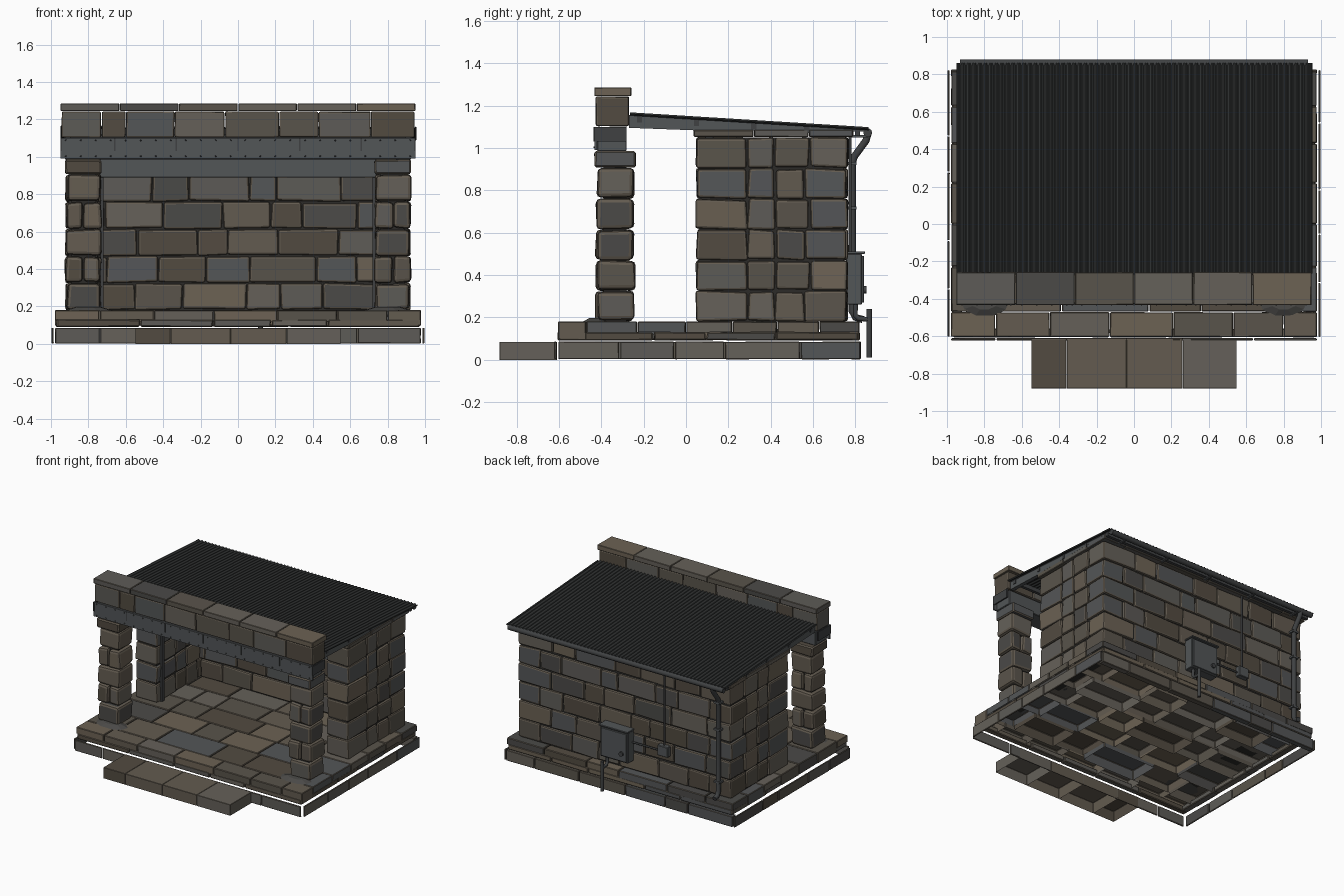
import bpy, bmesh, math, random
from mathutils import Vector, Matrix

if "Cube" in bpy.data.objects:
    bpy.data.objects.remove(bpy.data.objects["Cube"])

rng = random.Random(7)

def mat(name, c):
    m = bpy.data.materials.new(name)
    m.diffuse_color = (*c, 1)
    m.use_nodes = True
    m.node_tree.nodes["Principled BSDF"].inputs["Base Color"].default_value = m.diffuse_color
    return m

STONE = [mat("stone_%d" % i, c) for i, c in enumerate([
    (.125, .105, .080), (.100, .088, .070), (.150, .122, .088), (.110, .105, .095),
    (.085, .070, .052), (.088, .092, .095), (.070, .068, .064), (.130, .118, .100)])]
MORTAR = mat("dark_mortar", (.025, .024, .022))
STEEL = mat("grey_steel", (.085, .092, .096))
ROOF = mat("roof_sheet", (.035, .038, .038))
DARK = mat("dark_steel", (.05, .053, .055))

def finish(bm, name, mats):
    me = bpy.data.meshes.new(name)
    bm.to_mesh(me)
    bm.free()
    for m in mats:
        me.materials.append(m)
    ob = bpy.data.objects.new(name, me)
    bpy.context.collection.objects.link(ob)
    return ob

def add_box(bm, b, bevel=0.0, jit=0.0, seg=1, hollow=False, mi=0):
    x0, x1, y0, y1, z0, z1 = b
    mx = Matrix.Translation(((x0+x1)/2, (y0+y1)/2, (z0+z1)/2)) @ Matrix.Diagonal((x1-x0, y1-y0, z1-z0, 1))
    vs = bmesh.ops.create_cube(bm, size=1, matrix=mx)['verts']
    for v in vs:
        v.co += Vector([rng.uniform(-jit, jit) for _ in range(3)])
    faces = list({f for v in vs for f in v.link_faces})
    edges = list({e for v in vs for e in v.link_edges})
    for f in faces:
        f.material_index = mi
    if hollow:   # open underside
        low = min(faces, key=lambda f: f.calc_center_median().z)
        bmesh.ops.delete(bm, geom=[low], context='FACES_ONLY')
        edges = [e for e in edges if len(e.link_faces) == 2]
    if bevel:
        bmesh.ops.bevel(bm, geom=edges, offset=bevel, segments=seg, profile=.5, affect='EDGES')

def stones(name, boxes, bevel=.008, jit=.004, seg=2, hollow=False):
    bm = bmesh.new()
    for b in boxes:
        add_box(bm, b, bevel, jit, seg, hollow, rng.randrange(len(STONE)))
    return finish(bm, name, STONE)

def boxes(name, bs, m, bevel=0.0):
    bm = bmesh.new()
    for b in bs:
        add_box(bm, b, bevel)
    return finish(bm, name, [m])

def pipe(name, pts, r, m, res=3):
    cu = bpy.data.curves.new(name, 'CURVE')
    cu.dimensions = '3D'
    cu.bevel_depth, cu.bevel_resolution, cu.use_fill_caps = r, res, True
    sp = cu.splines.new('POLY')
    sp.points.add(len(pts)-1)
    for p, q in zip(sp.points, pts):
        p.co = (*q, 1)
    cu.materials.append(m)
    ob = bpy.data.objects.new(name, cu)
    bpy.context.collection.objects.link(ob)

def split(a, b, w):
    """Random stone intervals of about width w, with a small joint."""
    n = max(1, round((b-a)/w))
    cuts = [a] + [a+(b-a)*(i+rng.uniform(-.28, .28))/n for i in range(1, n)] + [b]
    return pairs(cuts)

def pairs(cuts, g=.003):
    return [(p+g, q-g) for p, q in zip(cuts, cuts[1:])]

# --- plinth: outer skirt, recessed course, floor slabs, step ---
skirt = []
for s in (-1, 1):
    xs = sorted((s*.986, s*.997))
    skirt += [(*xs, p, q, .003, .085) for p, q in split(-.605, .825, .27)]
skirt += [(p, q, -.622, -.611, .003, .085) for p, q in split(-.98, .98, .33)]
skirt += [(p, q, .78, .825, .003, .085) for p, q in split(-.98, .98, .33)]
stones("plinth_skirt", skirt, .003, .001, 1)
mid = []
for s in (-1, 1):
    xs = sorted((s*.92, s*.972))
    mid += [(*xs, p, q, .092, .13) for p, q in split(-.6, .815, .35)]
for y in ((-.605, -.56), (.77, .82)):
    mid += [(p, q, *y, .092, .13) for p, q in split(-.97, .97, .4)]
stones("plinth_middle_course", mid, .005, .002, 1)
floor = []
for i, (y0, y1) in enumerate(pairs([-.605, -.47, -.23, 0, .22, .43, .63, .82], .002)):
    xs = [-.98, -.74, -.45, -.13, .21, .53, .80, .98] if i == 0 else None
    for p, q in (pairs(xs, .002) if xs else split(-.98, .98, .33)):
        floor.append((p, q, y0, y1, rng.choice((.10, .12, .13)), .18))
stones("floor_slabs", floor, .004, .0015, 1, True)
stones("front_step", [(p, q, -.88, -.61, 0, .085) for p, q in pairs([-.55, -.36, -.04, .26, .55], .001)],
       .002, 0, 1, True)

# --- three-sided stone wall with interlocked corners ---
Z = [.18, .325, .47, .615, .76, .905, 1.052]
side, back = [], []
for i, (z0, z1) in enumerate(pairs(Z, .004)):
    odd = i % 2
    for s in (-1, 1):
        xs = sorted((s*.735, s*.92))
        cuts = [.045, .29, .42, .585] if odd else [.045, .29, .42, .56, .76]
        side += [(*xs, p, q, z0, z1) for p, q in pairs(cuts, .004)]
    e = .92 if odd else .735
    back += [(p, q, .59, .762, z0, z1) for p, q in split(-e, e, .25)]
stones("side_walls", side, .011, .006)
stones("back_wall", back, .011, .005)
boxes("wall_mortar", [(-.905, -.75, .06, .745, .18, 1.05), (.75, .905, .06, .745, .18, 1.05),
                      (-.9, .9, .605, .747, .18, 1.05)], MORTAR)
cap = []
for s in (-1, 1):
    xs = sorted((s*.73, s*.93))
    cap += [(*xs, p, q, 1.052, 1.085) for p, q in pairs([.035, .32, .58, .79], .002)]
cap += [(p, q, .58, .79, 1.052, 1.083) for p, q in split(-.73, .73, .36)]
stones("wall_cap", cap, .004, .001, 1)

# --- front pillars with capitals ---
pil, capital = [], []
for s in (-1, 1):
    for i, (z0, z1) in enumerate(pairs(Z[:6], .004)):
        a = .735 + rng.uniform(-.008, .005)
        b = .92 + rng.uniform(-.008, .008)
        for p, q in (pairs([a, .83, b], .002) if i in (1, 3) else [(a, b)]):
            xs = sorted((s*p, s*q))
            pil.append((*xs, -.42+rng.uniform(-.008, .005), -.25+rng.uniform(-.005, .008), z0, z1))
    xs = sorted((s*.73, s*.925))
    capital.append((*xs, -.432, -.238, .908, .984))
stones("front_pillars", pil, .018, .006, 2)
stones("pillar_capitals", capital, .008, .002, 1)
boxes("pillar_mortar", [(-.89, -.76, -.39, -.28, .18, .98), (.76, .89, -.39, -.28, .18, .98)], MORTAR)

# mortar spill at the pillar feet
bm = bmesh.new()
for s in (-1, 1):
    bmesh.ops.create_cone(bm, cap_ends=True, segments=9, radius1=.14, radius2=.07, depth=.02,
                          matrix=Matrix.Translation((s*.8, -.42, .187)) @ Matrix.Diagonal((1, .55, 1, 1)))
finish(bm, "pillar_foot_spill", [STONE[6]])

# --- steel lintel with stiffeners and rivets ---
boxes("lintel_beam", [(-.925, .925, -.42, -.28, .985, 1.1)], STEEL, .004)
boxes("lintel_plate", [(-.948, .948, -.432, -.421, .99, 1.1)], STEEL)
boxes("lintel_stiffeners", [(x-.004, x+.004, -.437, -.43, 1.03, 1.1) for x in (-.66, -.33, 0, .33, .66)]
      + [(-.95, -.94, -.434, -.28, 1.03, 1.1), (.94, .95, -.434, -.28, 1.03, 1.1)], DARK)
bm = bmesh.new()
for i in range(24):
    for z in (1.003, 1.088):
        bmesh.ops.create_cone(bm, cap_ends=True, segments=6, radius1=.005, radius2=.003, depth=.006,
            matrix=Matrix.Translation((-.92+i*.08, -.434, z)) @ Matrix.Rotation(math.pi/2, 4, 'X'))
finish(bm, "lintel_rivets", [DARK])

# --- parapet ---
stones("parapet_stones", [(p, q, -.425, -.27, 1.104, 1.242) for p, q in
       pairs([-.945, -.73, -.60, -.34, -.07, .22, .43, .71, .945], .002)], .008, .002, 2)
stones("parapet_cap", [(p, q, -.432, -.258, 1.245, 1.285) for p, q in
       pairs([-.95+i*.95/3 for i in range(7)], .002)], .003, .001, 1)

# --- inner opening: head panel and guide rails ---
boxes("opening_head", [(-.74, .74, .09, .13, .89, 1.07)], STEEL, .003)
boxes("guide_rails", [(s*.728-.008, s*.728+.008, .09, .12, .18, .89) for s in (-1, 1)], DARK)

# --- roof: corrugated sheet, tapered side frames, purlins ---
def roof_z(y):
    return 1.163 - (y+.265)*.062

bm = bmesh.new()
N, per = 64, 6
rows = []
for y in (-.265, .862):
    rows.append([bm.verts.new((-.95+1.9*k/(N*per), y, roof_z(y)+.006*math.sin(2*math.pi*k/per)))
                 for k in range(N*per+1)])
for k in range(N*per):
    bm.faces.new((rows[0][k], rows[0][k+1], rows[1][k+1], rows[1][k]))
ob = finish(bm, "corrugated_roof", [ROOF])
ob.modifiers.new("thickness", 'SOLIDIFY').thickness = .005

bm = bmesh.new()
prof = [(-.27, 1.095), (.05, 1.083), (.84, 1.078), (.84, roof_z(.84)-.008), (-.27, roof_z(-.27)-.008)]
for s in (-1, 1):
    a, b = [[bm.verts.new((x, *p)) for p in prof] for x in (s*.895, s*.925)]
    bm.faces.new(a)
    bm.faces.new(b[::-1])
    for i in range(5):
        bm.faces.new((a[i-1], b[i-1], b[i], a[i]))
bmesh.ops.recalc_face_normals(bm, faces=bm.faces)
finish(bm, "roof_side_frames", [STEEL])
boxes("roof_purlins", [(-.93, .93, y-.012, y+.012, roof_z(y)-.04, roof_z(y)-.008)
                       for y in (-.22, .05, .32, .57, .81)], DARK)

# --- gutter, brackets and downpipe ---
pipe("gutter", [(-.93, .858, 1.072), (.93, .858, 1.072)], .021, DARK)
boxes("gutter_brackets", [(x-.01, x+.01, .78, .86, 1.05, 1.06) for x in (-.8, -.4, 0, .4, .8)], STEEL)
X = -.83
pipe("downpipe", [(X, .858, 1.065), (X, .85, 1.035), (X, .795, .96), (X, .785, .93), (X, .785, .23),
                  (X, .80, .2), (X, .835, .19)], .018, DARK)
boxes("downpipe_clips", [(X-.026, X+.026, .76, .806, z, z+.014) for z in (.3, .71, .92)], STEEL)

# --- utility box, junction box, conduits on the back ---
boxes("utility_box", [(-.08, .16, .755, .83, .26, .5)], STEEL, .004)
boxes("utility_box_door", [(-.07, .15, .83, .84, .27, .49), (-.085, .165, .755, .845, .5, .512)], STEEL, .002)
pipe("utility_box_knob", [(-.03, .838, .33), (-.03, .852, .33)], .018, DARK)
boxes("junction_box", [(-.40, -.31, .755, .80, .38, .46)], STEEL, .004)
pipe("junction_conduit", [(-.355, .775, .45), (-.355, .775, 1.06)], .007, DARK, 2)
pipe("link_conduit", [(-.31, .775, .41), (-.08, .775, .41)], .007, DARK, 2)
pipe("drain_elbow", [(.12, .80, .27), (.12, .80, .21), (.12, .815, .195), (.12, .865, .19)], .012, DARK)
pipe("drain_pipe", [(.12, .865, .24), (.12, .865, .01)], .013, DARK)
